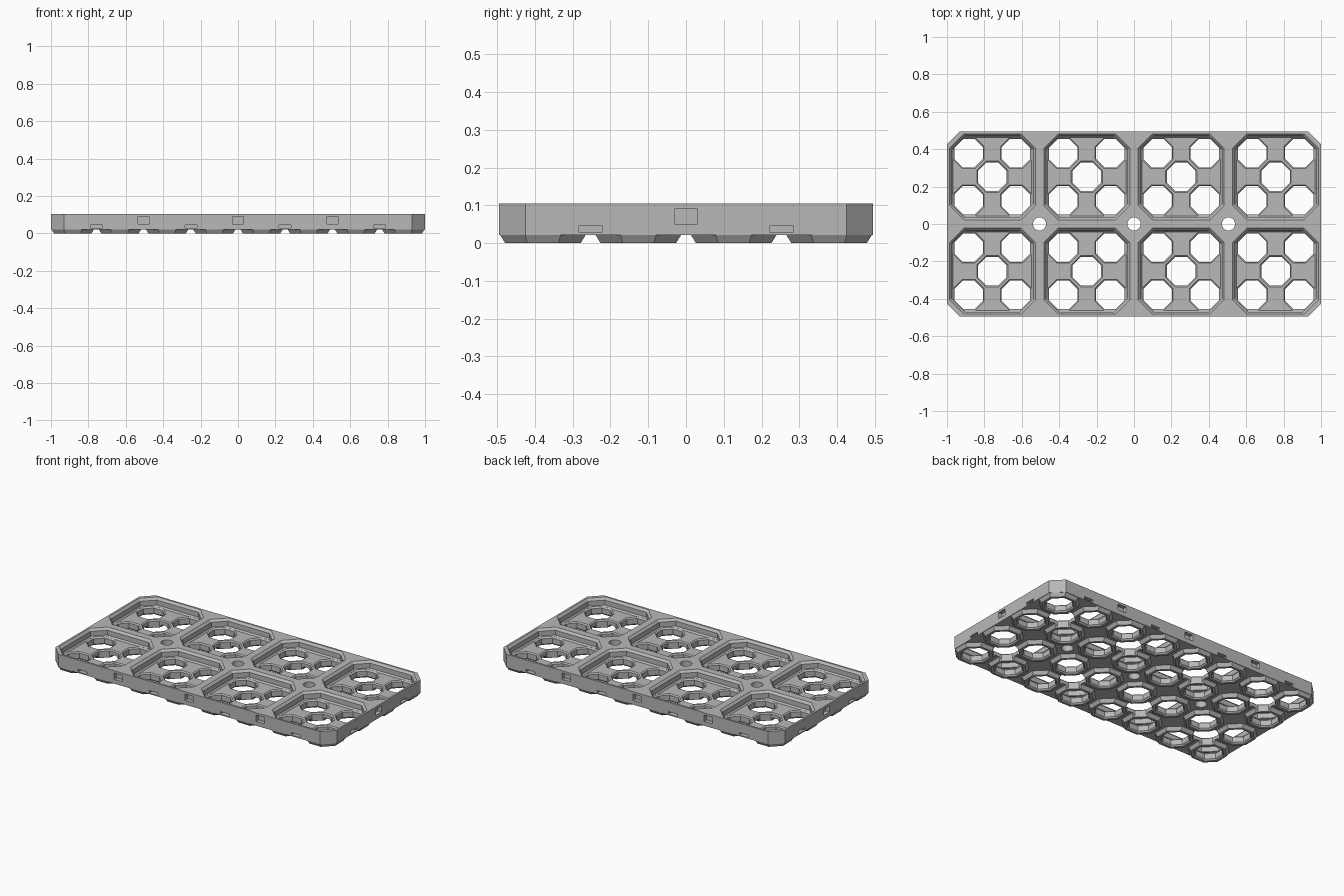
import bpy, bmesh, math
from mathutils import Matrix

if "Cube" in bpy.data.objects:
    bpy.data.objects.remove(bpy.data.objects["Cube"])

PITCH = 0.505
HALF_X, HALF_Y, TOP = 1.0, 0.495, 0.105
FLOOR, FOOT = 0.05, 0.022
OCT = 2 - math.sqrt(2)  # corner cut of a regular octagon per half width

grey = bpy.data.materials.new("mid_grey")
grey.use_nodes = True
grey.diffuse_color = (0.48, 0.48, 0.48, 1)
grey.node_tree.nodes["Principled BSDF"].inputs["Base Color"].default_value = grey.diffuse_color


def loft(bm, cx, cy, profile, cut=None, stretch=0):
    """Stack of corner-cut rectangles; profile lists (half width, height)."""
    first = profile[0][0]
    cut = first * OCT if cut is None else cut
    rings = []
    for h, z in profile:
        c, hx, hy = cut - OCT * (first - h), h + stretch, h
        pts = [(hx, hy - c), (hx - c, hy), (c - hx, hy), (-hx, hy - c),
               (-hx, c - hy), (c - hx, -hy), (hx - c, -hy), (hx, c - hy)]
        rings.append([bm.verts.new((cx + x, cy + y, z)) for x, y in pts])
    for a, b in zip(rings, rings[1:]):
        for i in range(8):
            j = (i + 1) % 8
            bm.faces.new((a[i], a[j], b[j], b[i]))
    bm.faces.new(rings[0][::-1])
    bm.faces.new(rings[-1])


def box(bm, centre, size):
    bmesh.ops.create_cube(bm, size=1, matrix=Matrix.Translation(centre) @ Matrix.Diagonal((*size, 1)))


def finish(bm, name):
    bmesh.ops.recalc_face_normals(bm, faces=bm.faces)
    mesh = bpy.data.meshes.new(name)
    bm.to_mesh(mesh)
    bm.free()
    mesh.materials.append(grey)
    obj = bpy.data.objects.new(name, mesh)
    bpy.context.collection.objects.link(obj)
    return obj


def combine(target, bm, name, operation):
    tool = finish(bm, name)
    tool.hide_render = True
    mod = target.modifiers.new(name, "BOOLEAN")
    mod.operation, mod.solver, mod.object = operation, "EXACT", tool
    bpy.context.view_layer.objects.active = target
    bpy.ops.object.modifier_apply(modifier=name)
    bpy.data.objects.remove(tool)


cells = [((i - 1.5) * PITCH, (j - 0.5) * PITCH) for i in range(4) for j in range(2)]
feet = [((i - 3.5) * PITCH / 2, (j - 1.5) * PITCH / 2) for i in range(8) for j in range(4)]
joints = [-PITCH, 0, PITCH]

# Slab with cut corners
bm = bmesh.new()
loft(bm, 0, 0, [(HALF_Y, FOOT), (HALF_Y, TOP)], cut=0.07, stretch=HALF_X - HALF_Y)
plate = finish(bm, "grid_base_plate")

# Tapered octagonal feet
bm = bmesh.new()
for x, y in feet:
    loft(bm, x, y, [(0.1, 0), (0.1135, FOOT), (0.1135, FOOT + 0.01)])
combine(plate, bm, "feet", "UNION")

# Stepped sockets
bm = bmesh.new()
for x, y in cells:
    loft(bm, x, y, [(0.234, TOP + 0.005), (0.23, TOP), (0.217, TOP - 0.014),
                    (0.217, FLOOR + 0.01), (0.209, FLOOR)], cut=0.08)
combine(plate, bm, "sockets", "DIFFERENCE")

# Octagonal holes through feet and socket centres, and round holes at the joints
bm = bmesh.new()
for x, y in feet:
    loft(bm, x, y, [(0.084, -0.01), (0.084, 0.001), (0.076, 0.009), (0.076, FLOOR - 0.007),
                    (0.084, FLOOR + 0.001), (0.084, FLOOR + 0.004)])
for x, y in cells:
    loft(bm, x, y, [(0.076, 0), (0.076, FLOOR - 0.007), (0.084, FLOOR + 0.001),
                    (0.084, FLOOR + 0.004)])
for x in joints:
    bmesh.ops.create_cone(bm, cap_ends=True, segments=32, radius1=0.035, radius2=0.035,
                          depth=0.3, matrix=Matrix.Translation((x, 0, 0.1)))
combine(plate, bm, "holes", "DIFFERENCE")

# Connector pockets around the rim
bm = bmesh.new()
for s in (-1, 1):
    for x in joints:
        box(bm, (x, s * HALF_Y, 0.07), (0.06, 0.05, 0.04))
    for i in range(4):
        box(bm, ((i - 1.5) * PITCH, s * HALF_Y, 0.037), (0.064, 0.06, 0.016))
    box(bm, (s * HALF_X, 0, 0.07), (0.05, 0.06, 0.04))
    for t in (-1, 1):
        box(bm, (s * HALF_X, t * PITCH / 2, 0.037), (0.06, 0.064, 0.016))
combine(plate, bm, "rim_pockets", "DIFFERENCE")

# Flat faces, with smooth round holes
bpy.ops.object.select_all(action="DESELECT")
plate.select_set(True)
bpy.context.view_layer.objects.active = plate
bpy.ops.object.shade_smooth_by_angle(angle=math.radians(20))
